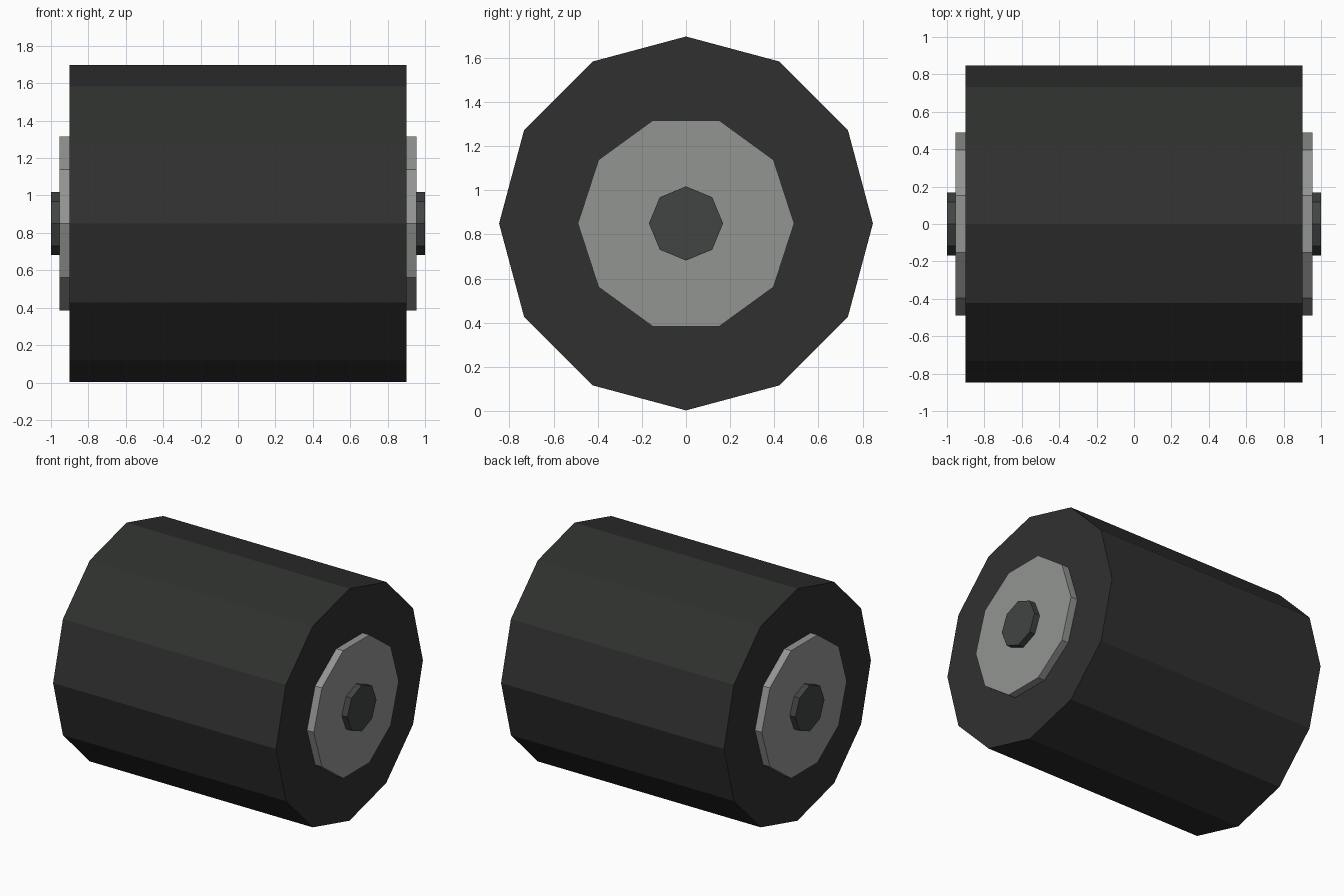
import bpy
import math

if "Cube" in bpy.data.objects:
    bpy.data.objects.remove(bpy.data.objects["Cube"])

AXIS_Z = 0.85  # height of the roller axis


def material(name, rgb):
    m = bpy.data.materials.new(name)
    m.diffuse_color = (*rgb, 1.0)
    m.use_nodes = True
    m.node_tree.nodes["Principled BSDF"].inputs["Base Color"].default_value = m.diffuse_color
    return m


def roller_part(name, sides, radius, length, mat):
    # Flat-shaded prism lying along x, first corner pointing to +y
    bpy.ops.mesh.primitive_cylinder_add(
        vertices=sides, radius=radius, depth=length,
        location=(0, 0, AXIS_Z), rotation=(0, math.pi / 2, 0))
    obj = bpy.context.object
    obj.name = name
    obj.data.materials.append(mat)
    return obj


rubber = material("dark_rubber", (0.028, 0.03, 0.028))
metal = material("grey_metal", (0.29, 0.30, 0.29))
steel = material("dark_steel", (0.053, 0.058, 0.056))

# Wide tyre, hub showing at both ends, axle through the middle
roller_part("tyre", 12, 0.847, 1.80, rubber)
roller_part("hub", 10, 0.49, 1.91, metal)
roller_part("axle", 8, 0.168, 2.00, steel)
